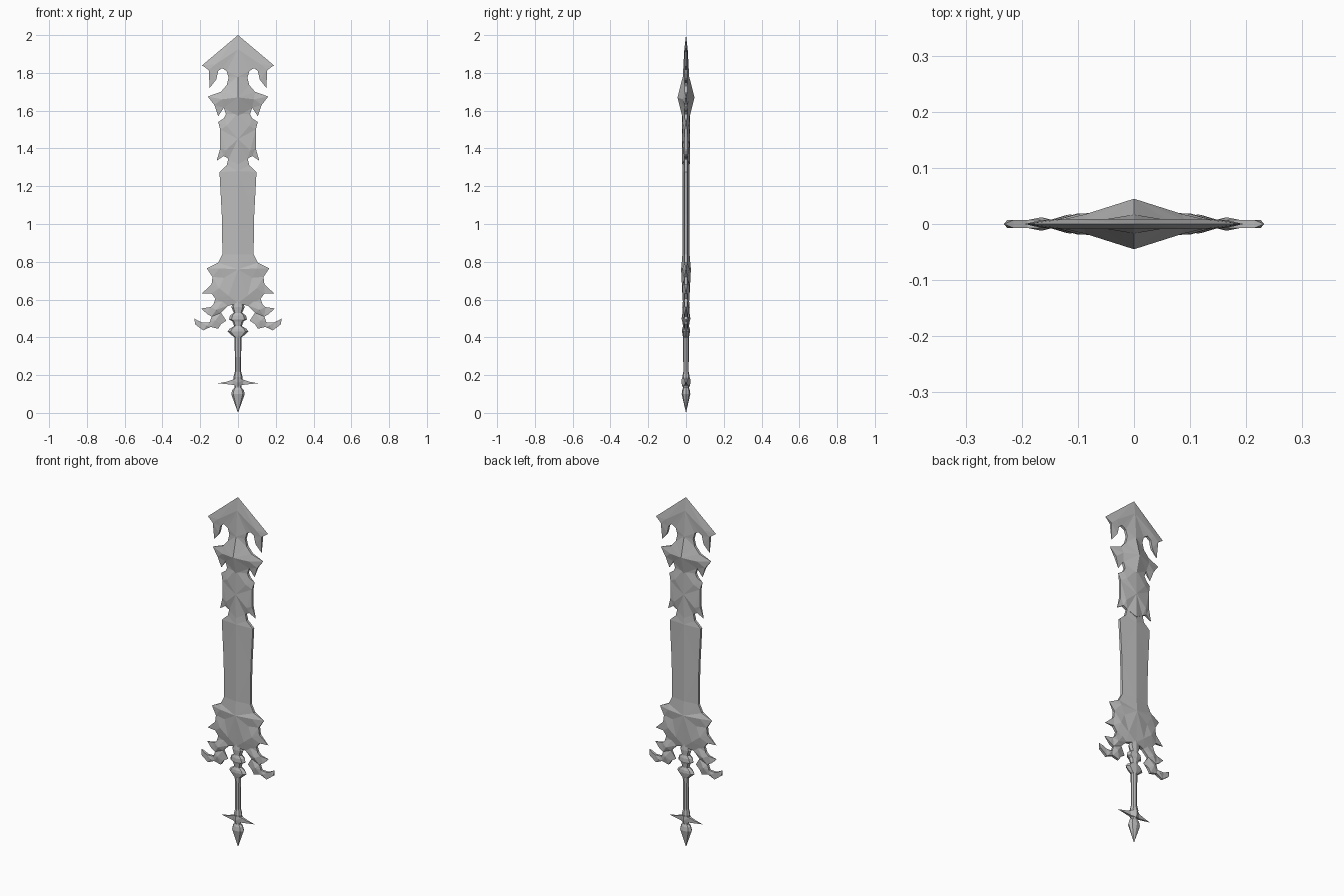
import bpy, bmesh, math
from mathutils import Vector
from mathutils.geometry import delaunay_2d_cdt

cube = bpy.data.objects.get("Cube")
if cube:
    bpy.data.objects.remove(cube, do_unlink=True)

STEEL = (0.5, 0.5, 0.5, 1)
steel = bpy.data.materials.new("grey_steel")
steel.use_nodes = True
steel.diffuse_color = STEEL
steel.node_tree.nodes["Principled BSDF"].inputs["Base Color"].default_value = STEEL

RIM = 0.007  # usual half thickness of a cut edge


def finish(name, bm):
    bmesh.ops.remove_doubles(bm, verts=bm.verts, dist=0.0003)
    bmesh.ops.recalc_face_normals(bm, faces=bm.faces)
    mesh = bpy.data.meshes.new(name)
    bm.to_mesh(mesh)
    bm.free()
    mesh.materials.append(steel)
    ob = bpy.data.objects.new(name, mesh)
    bpy.context.collection.objects.link(ob)
    return ob


def plate(name, outline, ridge=(), inner=()):
    """Faceted plate from a half outline of (x, z[, half thickness]),
    closed by a centre ridge of (z, half thickness), mirrored in x."""
    border = [p if len(p) == 3 else (*p, RIM) for p in outline]
    border += [(0, z, y) for z, y in ridge]
    pts = border + list(inner)
    n = len(border)
    loop = [(i, (i + 1) % n) for i in range(n)]
    flat = [Vector(p[:2]) for p in pts]
    co, _, tris, source, _, _ = delaunay_2d_cdt(flat, loop, [], 1, 1e-5)
    bm = bmesh.new()
    sides = [[bm.verts.new((x, s * y, z)) for x, z, y in pts] for s in (-1, 1)]
    front, back = sides
    for tri in tris:
        ids = [source[i][0] for i in tri]
        bm.faces.new([front[i] for i in ids])
        bm.faces.new([back[i] for i in reversed(ids)])
    for a, b in loop:
        if border[a][0] or border[b][0]:
            bm.faces.new((front[a], back[a], back[b], front[b]))
    ob = finish(name, bm)
    mirror = ob.modifiers.new("mirror", "MIRROR")
    mirror.use_axis[0] = True
    mirror.merge_threshold = 0.0005
    return ob


def turned(name, rings, sides=8):
    """Faceted shaft from rings of (z, x radius, y radius)."""
    bm = bmesh.new()
    loops = []
    for z, rx, ry in rings:
        angles = [math.tau * i / sides for i in range(sides)]
        loops.append([bm.verts.new((rx * math.cos(a), ry * math.sin(a), z)) for a in angles])
    for lo, hi in zip(loops, loops[1:]):
        for i in range(sides):
            j = (i + 1) % sides
            bm.faces.new((lo[i], lo[j], hi[j], hi[i]))
    bm.faces.new(loops[-1])
    return finish(name, bm)


# Pointed head with drooping hooks and side spikes
plate("blade_head",
      [(0, 2, 0), (.19, 1.84, 0), (.155, 1.815), (.15, 1.72, 0), (.115, 1.765),
       (.105, 1.81), (.085, 1.825), (.06, 1.81), (.05, 1.775), (.06, 1.735),
       (.09, 1.7), (.16, 1.675, 0), (.125, 1.63), (.105, 1.57, 0),
       (.075, 1.615), (.06, 1.57), (0, 1.57, .02)],
      [(1.67, .045), (1.78, .017), (1.925, .009)],
      [(.12, 1.845, .009), (.085, 1.66, .018)])

# Short flared middle blade
plate("middle_blade",
      [(0, 1.59, .02), (.06, 1.59), (.075, 1.56), (.105, 1.54, 0), (.094, 1.5),
       (.094, 1.4), (.113, 1.335, 0), (.075, 1.36), (.05, 1.345), (0, 1.315, .02)],
      [(1.45, .021)],
      [(.06, 1.52, .016), (.065, 1.39, .016)])

# Long lower blade
plate("lower_blade",
      [(0, 1.35, .015), (.05, 1.35), (.06, 1.31), (.098, 1.275), (.086, 1.05),
       (.082, .82), (0, .82, .019)],
      [(1.28, .019)])

# Spiked guard with ridges radiating from its centre
plate("spiked_guard",
      [(0, .84, .019), (.082, .84), (.105, .795), (.165, .765, 0), (.135, .72),
       (.14, .68), (.192, .632, 0), (.14, .632), (.12, .605), (.13, .575),
       (.06, .565), (0, .58, .016)],
      [(.76, .026)],
      [(.1, .765, .018), (.075, .715, .014), (.1, .66, .019), (.05, .62, .019)])

# Curling claws below the guard
plate("claw",
      [(.075, .6), (.125, .58), (.145, .56), (.195, .553, 0), (.165, .525),
       (.14, .51), (.15, .48), (.19, .478), (.215, .49), (.232, .5, 0),
       (.226, .468), (.185, .437), (.145, .455), (.105, .445), (.09, .47),
       (.062, .488, 0), (.09, .53), (.05, .57)],
      inner=[(.115, .545, .017), (.12, .49, .016), (.165, .46, .012)])

# Grip, collars and pommel
turned("grip",
       [(0, 0, 0), (.1, .036, .023), (.122, .03, .02), (.135, .018, .015),
        (.19, .024, .02), (.22, .016, .014), (.4, .018, .016), (.41, .032, .018),
        (.43, .055, .021), (.445, .045, .02), (.46, .02, .016), (.485, .03, .02),
        (.495, .048, .023), (.515, .042, .022), (.53, .022, .018), (.56, .035, .02),
        (.6, .02, .016)])

# Thin crossbar above the pommel
plate("crossbar",
      [(0, .185, .022), (.03, .175), (.06, .165, .005), (.106, .157, 0),
       (.06, .152, .005), (.025, .148), (0, .14, .02)],
      [(.16, .024)])
